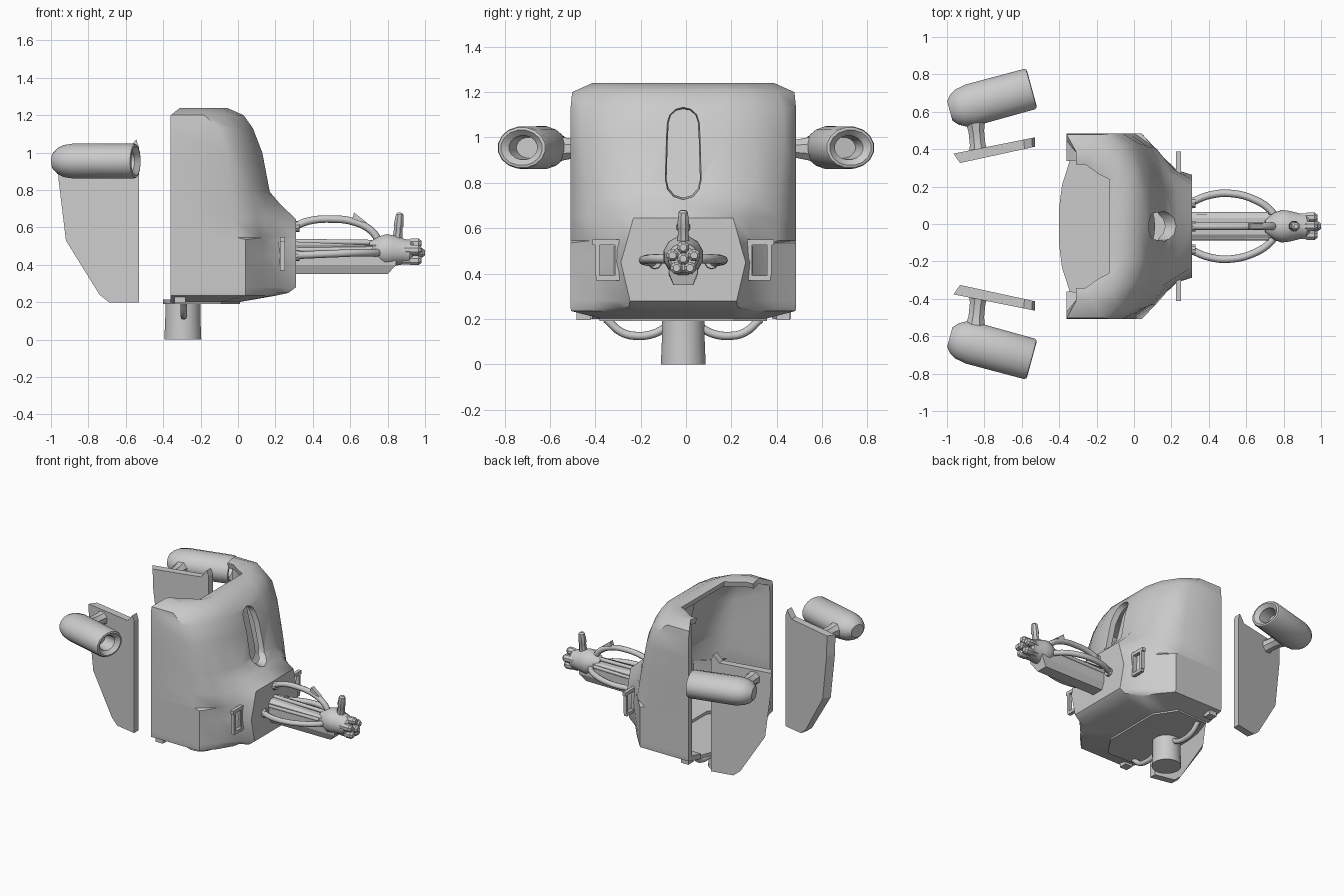
import bpy, bmesh
from math import sin, cos, pi, radians
from mathutils import Vector

if "Cube" in bpy.data.objects:
    bpy.data.objects.remove(bpy.data.objects["Cube"])

C = -0.012  # centre line of the cabin in y


def activate(ob):
    bpy.ops.object.select_all(action='DESELECT')
    ob.select_set(True)
    bpy.context.view_layer.objects.active = ob


def smooth(ob, deg=35):
    activate(ob)
    bpy.ops.object.shade_smooth_by_angle(angle=radians(deg))


def mesh(name, verts, faces, recalc=True):
    me = bpy.data.meshes.new(name)
    me.from_pydata([tuple(v) for v in verts], [], faces)
    if recalc:
        bm = bmesh.new()
        bm.from_mesh(me)
        bmesh.ops.recalc_face_normals(bm, faces=bm.faces)
        bm.to_mesh(me)
        bm.free()
    ob = bpy.data.objects.new(name, me)
    bpy.context.collection.objects.link(ob)
    return ob


def bridge(name, a, b):
    """Solid between two matching outlines."""
    n = len(a)
    faces = [(i, (i + 1) % n, n + (i + 1) % n, n + i) for i in range(n)]
    return mesh(name, list(a) + list(b), faces + [tuple(range(n)), tuple(range(n, 2 * n))])


def lathe(name, profile, origin, axis, sides=12, zs=1.0):
    """Revolve (distance, radius) pairs about an axis; zs flattens in z."""
    o, d = Vector(origin), Vector(axis).normalized()
    u = d.cross(Vector((0, 0, 1)))
    u = u.normalized() if u.length > 0.01 else Vector((1, 0, 0))
    w = d.cross(u)
    verts = []
    for t, r in profile:
        for k in range(sides):
            a = 2 * pi * (k + 0.5) / sides
            p = d * t + u * r * cos(a) + w * r * sin(a)
            p.z *= zs
            verts.append(o + p)
    faces = [(j * sides + k, j * sides + (k + 1) % sides, (j + 1) * sides + (k + 1) % sides, (j + 1) * sides + k)
             for j in range(len(profile) - 1) for k in range(sides)]
    m = (len(profile) - 1) * sides
    faces += [tuple(range(sides)), tuple(range(m, m + sides))]
    ob = mesh(name, verts, faces)
    smooth(ob)
    return ob


def tube(name, pts, r):
    cu = bpy.data.curves.new(name, 'CURVE')
    cu.dimensions = '3D'
    cu.bevel_depth, cu.bevel_resolution, cu.use_fill_caps = r, 2, True
    cu.resolution_u = 4
    sp = cu.splines.new('BEZIER')
    sp.bezier_points.add(len(pts) - 1)
    for bp, p in zip(sp.bezier_points, pts):
        bp.co = p
        bp.handle_left_type = bp.handle_right_type = 'AUTO'
    ob = bpy.data.objects.new(name, cu)
    bpy.context.collection.objects.link(ob)
    activate(ob)
    bpy.ops.object.convert(target='MESH')
    smooth(bpy.context.object, 50)


def box(name, x0, x1, y0, y1, z0, z1):
    q = [(y0, z0), (y1, z0), (y1, z1), (y0, z1)]
    return bridge(name, [(x0, *p) for p in q], [(x1, *p) for p in q])


# cabin shell: half sections by height (z, then four x,y points from side to nose)
rows = [
    (.20, -.10, .36, -.05, .30, .00, .22, .00, .12),
    (.235, .04, .495, .12, .40, .18, .30, .20, .20),
    (.25, .04, .497, .13, .40, .21, .28, .27, .24),
    (.28, .04, .497, .13, .395, .23, .285, .31, .235),
    (.45, .04, .497, .13, .395, .23, .30, .31, .275),
    (.535, .04, .497, .13, .395, .22, .30, .31, .25),
    (.545, .00, .497, .12, .415, .21, .305, .31, .248),
    (.645, -.02, .497, .10, .42, .19, .30, .31, .22),
    (.72, -.03, .497, .09, .42, .15, .32, .23, .20),
    (.79, -.04, .497, .07, .43, .13, .32, .17, .18),
    (1.0, -.06, .497, .02, .445, .09, .32, .13, .18),
    (1.13, -.10, .497, -.02, .44, .04, .31, .08, .18),
    (1.20, -.18, .49, -.08, .42, .00, .30, .03, .18),
    (1.24, -.22, .40, -.13, .35, -.09, .27, -.06, .18),
    (1.225, -.26, .33, -.19, .28, -.13, .25, -.13, .12)]
verts = []
for z, *v in rows:
    half = [(-.36 if z < 1.21 else -.31, v[1])] + list(zip(v[::2], v[1::2]))
    full = half + [(v[6], 0)] + [(x, -y) for x, y in reversed(half)]
    verts += [(x, y + C, z) for x, y in full]
n = 11
faces = [(j * n + i, (j + 1) * n + i, (j + 1) * n + i + 1, j * n + i + 1)
         for j in range(len(rows) - 1) for i in range(n - 1)]
cabin = mesh("cabin_shell", verts, faces, recalc=False)
sol = cabin.modifiers.new("wall", 'SOLIDIFY')
sol.thickness, sol.offset = 0.04, -1


# window slot with tapered walls cut into the front, and a recessed panel behind it
def capsule(r, zlo, zhi):
    pts = []
    for k in range(14):
        a = pi * (k % 7) / 6 + (0 if k < 7 else pi)
        pts.append((C + r * cos(a), (zhi - r if k < 7 else zlo + r) + r * sin(a)))
    return pts


slope = lambda z: 0.11 + (0.74 - z) * 0.25
cutter = bridge("slot_cutter", [(-.05, *p) for p in capsule(.048, .766, 1.114)],
                [(.4, *p) for p in capsule(.113, .70, 1.18)])
cutter.hide_render = True
bo = cabin.modifiers.new("slot", 'BOOLEAN')
bo.object, bo.operation, bo.solver = cutter, 'DIFFERENCE', 'EXACT'
activate(cabin)
for m in ("wall", "slot"):
    bpy.ops.object.modifier_apply(modifier=m)
bpy.data.objects.remove(cutter)
smooth(cabin, 40)
cap = capsule(.08, .73, 1.15)
bridge("slot_panel", [(slope(z) - .03, y, z) for y, z in cap], [(slope(z), y, z) for y, z in cap])

# cabin floor with its rear lip
edge = [(.01, .14), (.01, .22), (-.09, .37), (-.34, .36), (-.385, .22), (-.40, .10)]
edge += [(x, -y) for x, y in reversed(edge)]
bridge("cabin_floor", [(x, y + C, .19) for x, y in edge], [(x, y + C, .215) for x, y in edge])

# base post
lathe("base_post", [(0, .1), (.12, .095), (.2, .095)], (-.295, C, 0), (0, 0, 1), 20)

for s, side in ((1, "left"), (-1, "right")):
    Y = lambda y: C + s * y
    # hoses and lugs under the floor
    tube("floor_hose_" + side, [(-.29, Y(.08), .16), (-.29, Y(.13), .135), (-.29, Y(.2), .125),
                                (-.29, Y(.27), .14), (-.29, Y(.34), .20)], .018)
    box("floor_lug_" + side, -.34, -.28, Y(.41), Y(.47), .195, .24)

    # rectangular grab handle
    for nm, a, b, c, d in (("top", .28, .40, .525, .55), ("bottom", .28, .385, .37, .392),
                           ("inner", .28, .302, .39, .53), ("outer", .37, .39, .39, .53)):
        box("handle_%s_%s" % (nm, side), .225, .25, Y(a), Y(b), c, d)
    box("handle_mount_" + side, .16, .24, Y(.28), Y(.305), .40, .52)

    # side hose of the arm with collar
    tube("arm_side_hose_" + side, [(.30, Y(.125), .45), (.40, Y(.165), .455), (.52, Y(.175), .46),
                                   (.65, Y(.14), .465), (.73, Y(.085), .465), (.76, Y(.04), .465)], .02)
    lathe("hose_collar_" + side, [(0, .032), (.03, .028)], (.30, Y(.125), .45), (1, 0, 0), 10)
    tube("arm_side_rail_" + side, [(.31, Y(.062), .48), (.72, Y(.062), .485)], .013)

    # wing plate, skewed outward toward the front
    outer = [(-.53, .2), (-.53, 1.03), (-.545, 1.07), (-.59, 1.015), (-.965, 1.01),
             (-.96, .86), (-.92, .53), (-.74, .24), (-.69, .2)]
    skew = lambda x, y0: s * (y0 + (x + .97) * .2)
    bridge("wing_plate_" + side,
           [(x, skew(x, .375), z) for x, z in outer],
           [(-.53 + (x + .53) * .92, skew(x, .325), z) for x, z in outer])

    # engine pod with narrowed mouth, and its pylon
    lathe("engine_pod_" + side,
          [(0, .055), (.025, .085), (.06, .105), (.12, .116), (.44, .114), (.452, .108), (.455, .095), (.43, .065), (.34, .055)],
          (-.985, s * .605, .955), (.965, s * .263, 0), 16, .83)
    lathe("pod_pylon_" + side, [(0, .06), (.06, .045), (.13, .045), (.2, .06)],
          (-.83, s * .365, .95), (-.1, 1 * s, 0), 8)

# arm beam
prof = [(-.066, .40), (-.045, .35), (.045, .35), (.066, .40), (.066, .50), (.045, .525), (-.045, .525), (-.066, .50)]
bridge("arm_beam", [(.29, y + C, z) for y, z in prof],
       [(.80 if z < .36 else .845, y * .95 + C, min(z, .5)) for y, z in prof])
tube("arm_top_rail", [(.31, C, .525), (.72, C, .52)], .014)

# top hose with its collar and clip
tube("arm_top_hose", [(.30, C, .605), (.38, C, .635), (.5, C, .645), (.62, C, .63), (.71, C, .585), (.76, C, .52)], .02)
lathe("top_hose_collar", [(0, .032), (.03, .028)], (.30, C, .605), (1, 0, 0), 10)
bridge("hose_clip", [(.61, C - .015, .64), (.62, C - .015, .68), (.69, C - .015, .625)],
       [(.61, C + .015, .64), (.62, C + .015, .68), (.69, C + .015, .625)])

# wrist and palm
lathe("wrist", [(0, .04), (.05, .075), (.09, .09), (.13, .085), (.19, .07), (.22, .068), (.235, .055)],
      (.70, C, .485), (1, 0, -.08), 12)

# thumb and fingers
lathe("thumb", [(0, .03), (.08, .024), (.09, .029), (.15, .022), (.16, .012)], (.85, C, .52), (.1, 0, 1), 8)
finger = [(0, .023), (.04, .023), (.05, .028), (.09, .028), (.105, .016)]
lathe("finger_centre", finger, (.894, C, .465), (1, 0, 0), 8)
for k in range(5):
    a = pi / 2 + 2 * pi * k / 5
    lathe("finger_%d" % (k + 1), finger, (.875, C + .05 * cos(a), .465 + .05 * sin(a)), (1, 0, 0), 8)
